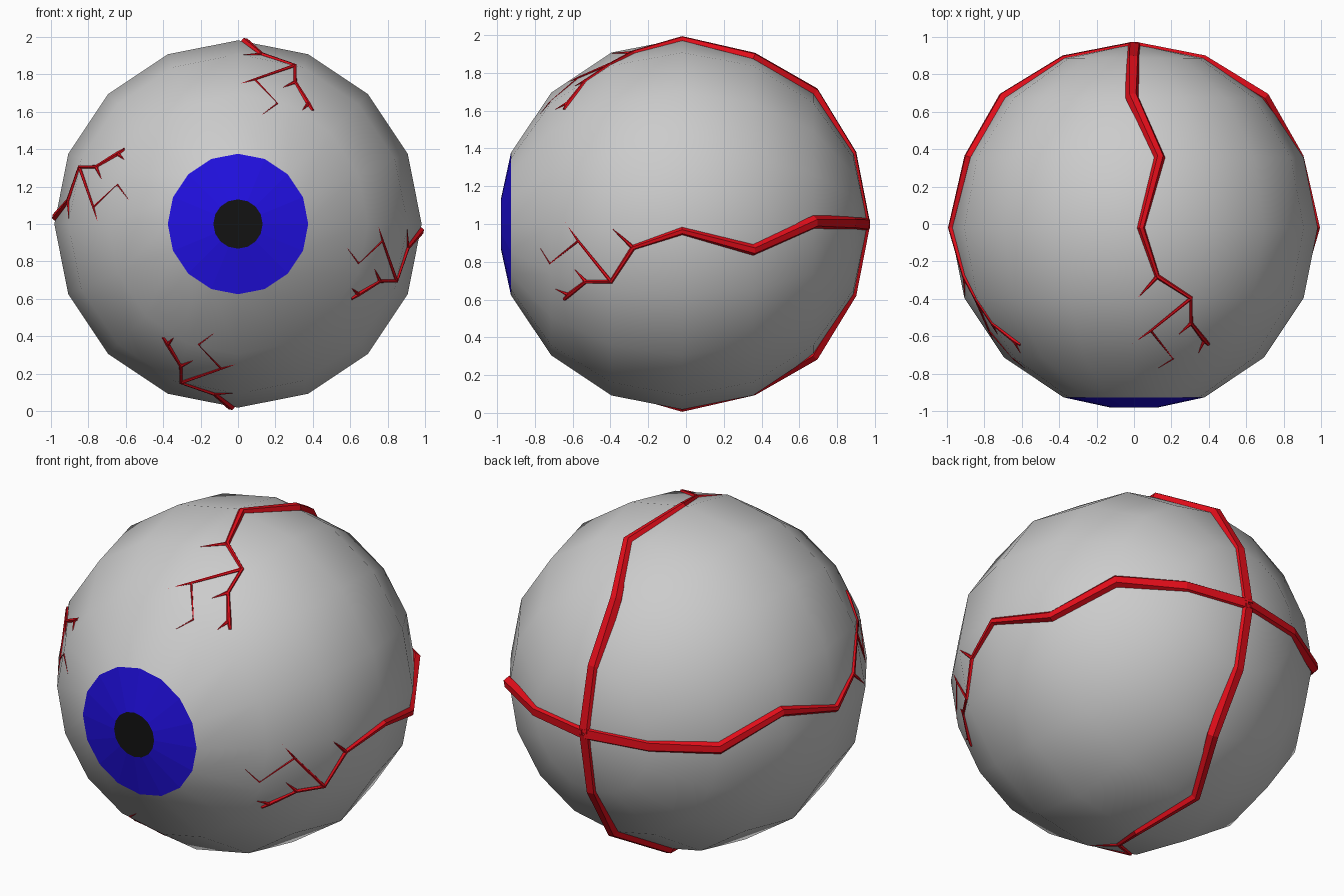
import bpy, bmesh
from math import radians, cos, sin, pi
from mathutils import Vector, Matrix
from mathutils.bvhtree import BVHTree

if "Cube" in bpy.data.objects:
    bpy.data.objects.remove(bpy.data.objects["Cube"])

R, CY = 0.982, -0.02          # eyeball radius and y of its centre


def material(name, col):
    m = bpy.data.materials.new(name)
    m.diffuse_color = (*col, 1)
    m.use_nodes = True
    m.node_tree.nodes["Principled BSDF"].inputs["Base Color"].default_value = m.diffuse_color
    return m


def link(name, data, mat=None):
    ob = bpy.data.objects.new(name, data)
    bpy.context.collection.objects.link(ob)
    ob.location = (0, 0, 1)
    if mat:
        data.materials.append(mat)
    return ob


# Eyeball: 16 x 8 sphere with its poles on y, front cap removed
bm = bmesh.new()
bmesh.ops.create_uvsphere(bm, u_segments=16, v_segments=8, radius=R)
bmesh.ops.transform(bm, matrix=Matrix.Translation((0, CY, 0)) @ Matrix.Rotation(pi / 2, 4, 'X'),
                    verts=bm.verts)
bmesh.ops.delete(bm, geom=[v for v in bm.verts if v.co.y < -0.96], context='VERTS')
for f in bm.faces:
    f.smooth = True
bm.normal_update()
bvh = BVHTree.FromBMesh(bm)
me = bpy.data.meshes.new("eyeball")
bm.to_mesh(me)
bm.free()
link("eyeball", me)


# Iris ring and pupil disc
def ring(bm, r, y):
    return [bm.verts.new((r * cos(i * pi / 8), y, r * sin(i * pi / 8))) for i in range(16)]


def disc(name, rings, cap, mat):
    bm = bmesh.new()
    loops = [ring(bm, r, y) for r, y in rings]
    for a, b in zip(loops, loops[1:]):
        for i in range(16):
            j = (i + 1) % 16
            bm.faces.new((a[i], a[j], b[j], b[i]))
    if cap:
        bm.faces.new(loops[-1])
    me = bpy.data.meshes.new(name)
    bm.to_mesh(me)
    bm.free()
    link(name, me, mat)


disc("iris", [(0.376, -0.927), (0.132, -0.98)], False, material("blue", (0.015, 0.005, 0.75)))
disc("pupil", [(0.132, -0.98)], True, material("black", (0.006, 0.006, 0.006)))

# Vein paths seen from the top: (x, y, radius), laid onto the eyeball
paths = [
    [(0, 0.93, 0.05), (-0.005, 0.884, 0.044), (-0.01, 0.674, 0.036), (0.137, 0.356, 0.03),
     (0.037, -0.02, 0.021), (0.125, -0.28, 0.014), (0.305, -0.396, 0.011),
     (0.305, -0.53, 0.011), (0.375, -0.62, 0.013), (0.40, -0.645, 0.008)],
    [(0.125, -0.28, 0.012), (0.07, -0.34, 0.007), (0.025, -0.39, 0.001)],
    [(0.305, -0.396, 0.011), (0.09, -0.57, 0.007), (-0.01, -0.64, 0.001)],
    [(0.09, -0.57, 0.006), (0.21, -0.72, 0.005), (0.13, -0.77, 0.001)],
    [(0.305, -0.53, 0.012), (0.24, -0.59, 0.001)],
    [(0.375, -0.62, 0.012), (0.345, -0.69, 0.001)],
]
cu = bpy.data.curves.new("vein", 'CURVE')
cu.dimensions = '3D'
cu.bevel_depth = 1.0
cu.bevel_resolution = 1
cu.use_fill_caps = True
for path in paths:
    sp = cu.splines.new('POLY')
    sp.points.add(len(path) - 1)
    for p, (x, y, r) in zip(sp.points, path):
        if y > 0.9:                       # back pole where all veins meet
            co = Vector((0, y, 0))
        else:
            co = bvh.ray_cast(Vector((x, y, 3)), Vector((0, 0, -1)))[0]
            if y > 0.8:
                co -= Vector((0, 0.02, 0.012))
        p.co = (*co, 1)
        p.radius = r
tmp = link("vein_path", cu)
vein = bpy.data.meshes.new_from_object(tmp.evaluated_get(bpy.context.evaluated_depsgraph_get()))
bpy.data.objects.remove(tmp)
for f in vein.polygons:
    f.use_smooth = False
vein.materials.clear()
vein.materials.append(material("red", (0.75, 0.004, 0.01)))

# Four veins, a quarter turn apart about the y axis
for i, side in enumerate(("top", "right", "bottom", "left")):
    ob = link("vein_" + side, vein)
    ob.rotation_euler.y = radians(90 * i)
